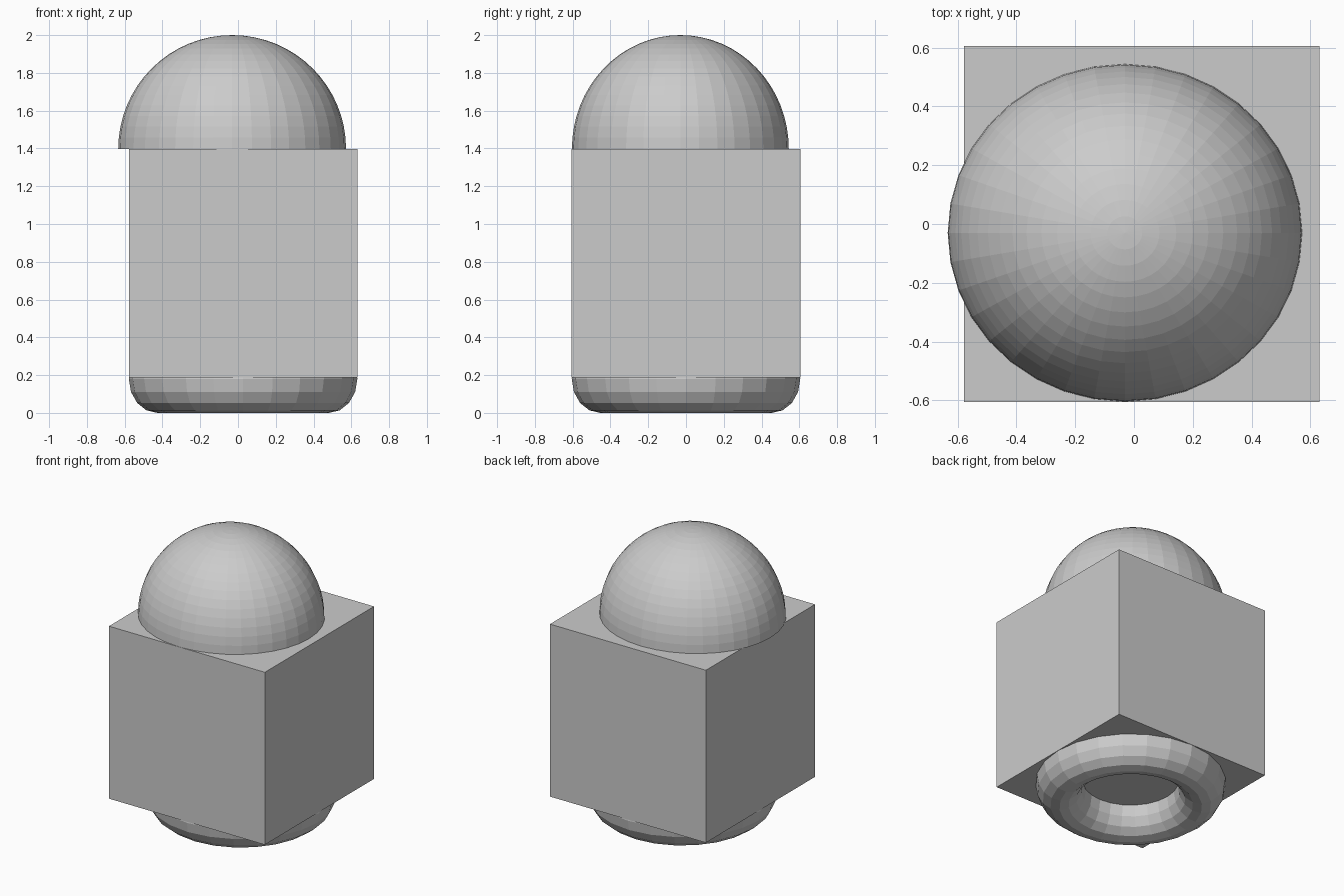
import bpy, bmesh
from math import sin, cos, pi

if "Cube" in bpy.data.objects:
    bpy.data.objects.remove(bpy.data.objects["Cube"])


def finish(bm, name, location):
    bmesh.ops.remove_doubles(bm, verts=bm.verts, dist=1e-5)
    bmesh.ops.recalc_face_normals(bm, faces=bm.faces)
    mesh = bpy.data.meshes.new(name)
    bm.to_mesh(mesh)
    bm.free()
    obj = bpy.data.objects.new(name, mesh)
    obj.location = location
    bpy.context.collection.objects.link(obj)
    return obj


def lathe(name, profile, sides, location, closed=False):
    """Revolve (radius, z) points around z."""
    bm = bmesh.new()
    verts = [bm.verts.new((r, 0, z)) for r, z in profile]
    pairs = list(zip(verts, verts[1:]))
    if closed:
        pairs.append((verts[-1], verts[0]))
    edges = [bm.edges.new(p) for p in pairs]
    bmesh.ops.spin(bm, geom=verts + edges, cent=(0, 0, 0), axis=(0, 0, 1),
                   angle=2 * pi, steps=sides, use_duplicate=False)
    return finish(bm, name, location)


# Base ring, upper half sunk into the block
ring = [(0.454 + 0.151 * cos(2 * pi * i / 16), 0.18 * sin(2 * pi * i / 16))
        for i in range(16)]
lathe("base_ring", ring, 24, (0.027, 0, 0.18), closed=True)

# Cube block
bm = bmesh.new()
bmesh.ops.create_cube(bm, size=1.21)
finish(bm, "block", (0.027, 0, 0.793))

# Dome, slightly off centre and narrower in y, closed underneath
RINGS = 16
arc = [(0, 0)] + [(0.603 * cos(pi / 2 * i / RINGS), 0.602 * sin(pi / 2 * i / RINGS))
                  for i in range(RINGS)] + [(0, 0.602)]
dome = lathe("dome", arc, 36, (-0.031, -0.03, 1.398))
dome.scale.y = 0.952
